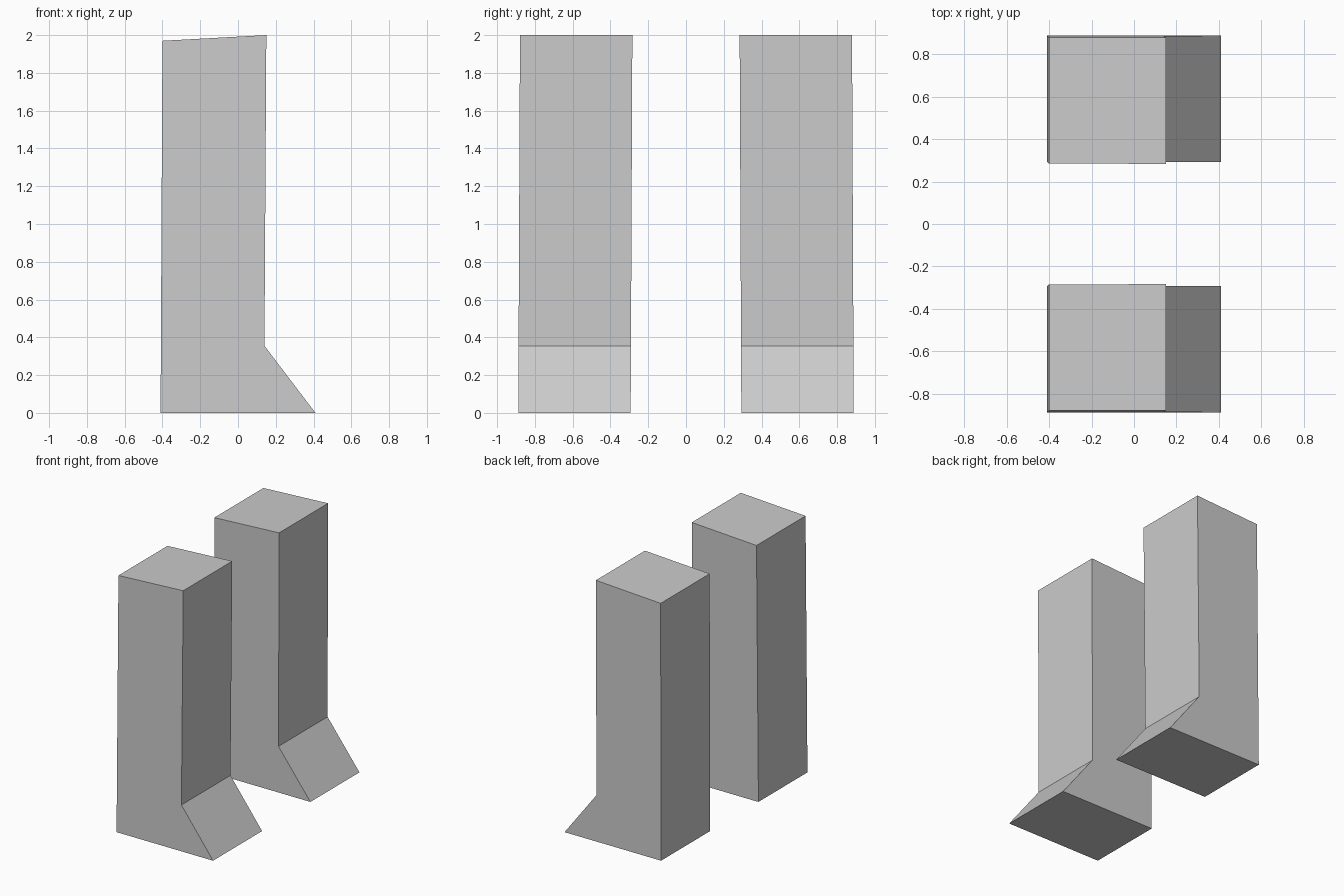
import bpy, bmesh

if "Cube" in bpy.data.objects:
    bpy.data.objects.remove(bpy.data.objects["Cube"])

# Side outline of a leg with its wedge-shaped foot (x, z)
PROFILE = [(-0.41, 0.0), (0.41, 0.0), (0.14, 0.355), (0.15, 2.0), (-0.40, 1.97)]
INNER, OUTER = 0.293, 0.888   # y extent at the ground
LEAN = 0.0045                 # inward shift per unit of height


def make_leg(name, side):
    bm = bmesh.new()
    face = bm.faces.new([bm.verts.new((x, INNER, z)) for x, z in PROFILE])
    # Extrude the outline across the leg width
    ext = bmesh.ops.extrude_face_region(bm, geom=[face])
    verts = [g for g in ext["geom"] if isinstance(g, bmesh.types.BMVert)]
    bmesh.ops.translate(bm, vec=(0, OUTER - INNER, 0), verts=verts)
    # Lean towards the middle and place on its side
    for v in bm.verts:
        v.co.y = side * (v.co.y - LEAN * v.co.z)
    bmesh.ops.recalc_face_normals(bm, faces=bm.faces)
    mesh = bpy.data.meshes.new(name)
    bm.to_mesh(mesh)
    bm.free()
    bpy.context.collection.objects.link(bpy.data.objects.new(name, mesh))


for name, side in (("right_leg", -1), ("left_leg", 1)):
    make_leg(name, side)
